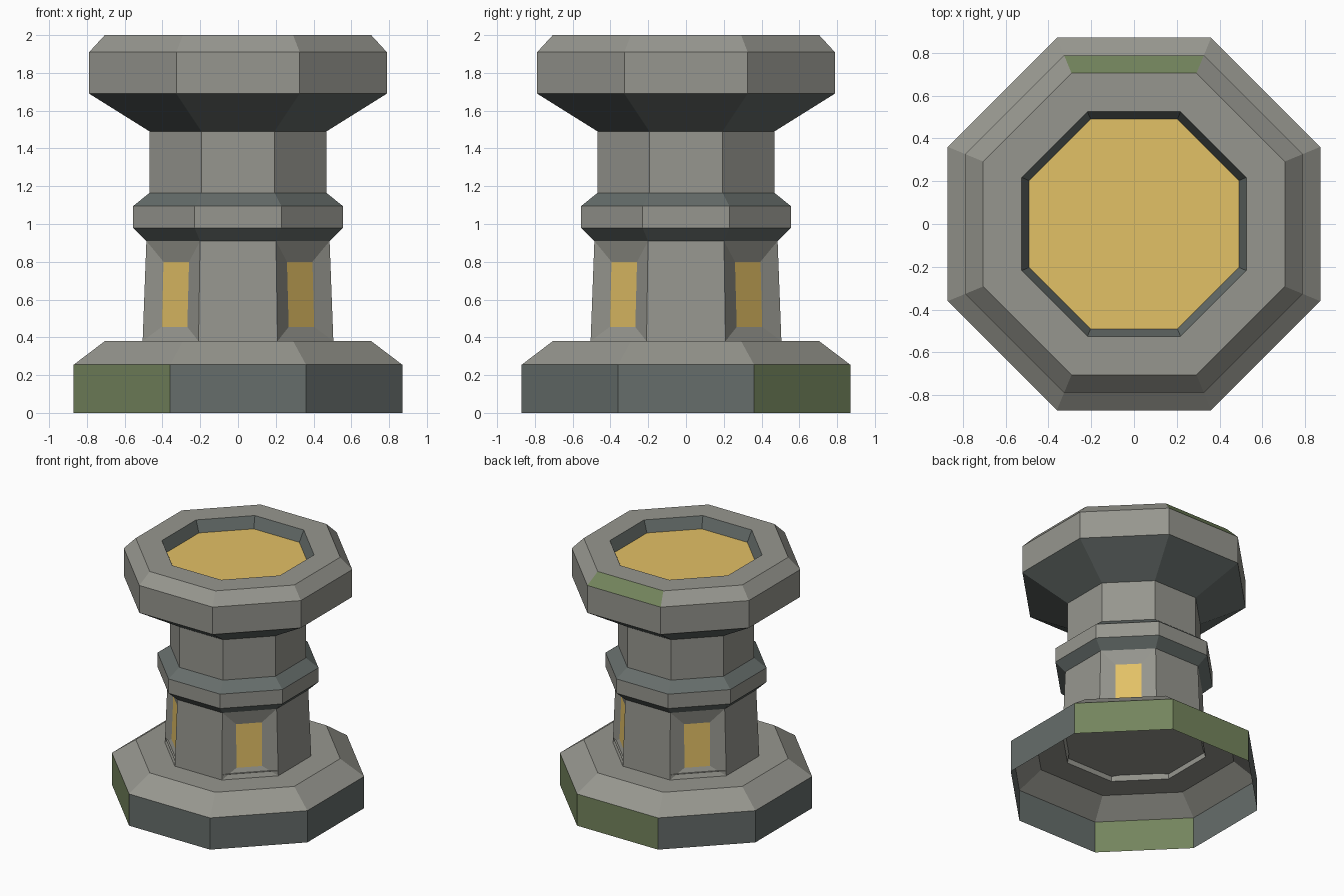
import bpy, bmesh, math
from mathutils import Vector

if "Cube" in bpy.data.objects:
    bpy.data.objects.remove(bpy.data.objects["Cube"])


def srgb(*c):
    return [((v + 0.055) / 1.055) ** 2.4 for v in c] + [1.0]


def material(name, *c):
    m = bpy.data.materials.new(name)
    m.diffuse_color = srgb(*c)
    m.use_nodes = True
    m.node_tree.nodes["Principled BSDF"].inputs["Base Color"].default_value = m.diffuse_color
    return m


STONE, SLATE, MOSS, GOLD = range(4)
MATS = [material("grey stone", 0.59, 0.59, 0.56),
        material("dark slate", 0.40, 0.43, 0.42),
        material("moss green", 0.455, 0.52, 0.365),
        material("warm gold", 0.89, 0.755, 0.40)]

# side index k faces the direction k * 45 degrees: 0 right, 2 back, 4 left, 6 front
RIGHT, BACK_RIGHT, BACK, FRONT_LEFT = 0, 1, 2, 5


def side_axes(k):
    a = k * math.pi / 4
    return Vector((math.cos(a), math.sin(a), 0)), Vector((-math.sin(a), math.cos(a), 0))


def ring(bm, apothem, z):
    r = apothem / math.cos(math.pi / 8)
    return [bm.verts.new((r * math.cos((k - 0.5) * math.pi / 4),
                          r * math.sin((k - 0.5) * math.pi / 4), z)) for k in range(8)]


def face(bm, verts, mat):
    bm.faces.new(verts).material_index = mat


def finish(bm, name):
    me = bpy.data.meshes.new(name)
    bm.to_mesh(me)
    bm.free()
    for m in MATS:
        me.materials.append(m)
    ob = bpy.data.objects.new(name, me)
    bpy.context.collection.objects.link(ob)


def octagon_part(name, profile, colour, cap=None, window=None):
    """Eight-sided shell through (apothem, z) points; colour(segment, side) picks the material."""
    bm = bmesh.new()
    rings = [ring(bm, a, z) for a, z in profile]
    for s in range(len(rings) - 1):
        lo, hi = rings[s], rings[s + 1]
        for k in range(8):
            j = (k + 1) % 8
            quad = [lo[k], lo[j], hi[j], hi[k]]
            if window and k % 2:
                # sunken window with sloping reveals on the diagonal sides
                half, z0, z1, depth = window
                n, t = side_axes(k)
                (a0, b0), (a1, b1) = profile[s], profile[s + 1]
                inner = []
                for sx, z in ((-1, z0), (1, z0), (1, z1), (-1, z1)):
                    a = a0 + (a1 - a0) * (z - b0) / (b1 - b0) - depth
                    inner.append(bm.verts.new(n * a + t * sx * half + Vector((0, 0, z))))
                for i in range(4):
                    m = (i + 1) % 4
                    face(bm, [quad[i], quad[m], inner[m], inner[i]], STONE)
                face(bm, inner, GOLD)
            else:
                face(bm, quad, colour(s, k))
    if cap is not None:
        face(bm, rings[-1], cap)
    finish(bm, name)


# Base: slate and moss wall, stone bevel and top, open underneath
octagon_part("base", [(0.87, 0), (0.87, 0.255), (0.705, 0.38), (0.505, 0.38)],
             lambda s, k: STONE if s else (MOSS if k in (BACK_RIGHT, BACK, FRONT_LEFT) else SLATE))

# Lower shaft with four lit windows
octagon_part("lower_shaft", [(0.505, 0.38), (0.485, 0.91)], lambda s, k: STONE,
             window=(0.0955, 0.455, 0.80, 0.027))

# Floor closing the shaft just above the hollow base
bm = bmesh.new()
face(bm, ring(bm, 0.503, 0.42)[::-1], STONE)
finish(bm, "shaft_floor")

# Collar: stone band between slate bevels
octagon_part("collar", [(0.485, 0.91), (0.555, 0.98), (0.555, 1.095), (0.468, 1.165)],
             lambda s, k: STONE if s == 1 else SLATE)

# Neck
octagon_part("neck", [(0.468, 1.165), (0.468, 1.49)], lambda s, k: STONE)

# Bowl: slate underside, stone rim with one mossy bevel, slate basin wall and gold basin
octagon_part("bowl", [(0.468, 1.49), (0.788, 1.69), (0.788, 1.91), (0.705, 2.0),
                      (0.525, 2.0), (0.49, 1.91)],
             lambda s, k: SLATE if s in (0, 4) else (MOSS if s == 2 and k == BACK else STONE),
             cap=GOLD)
